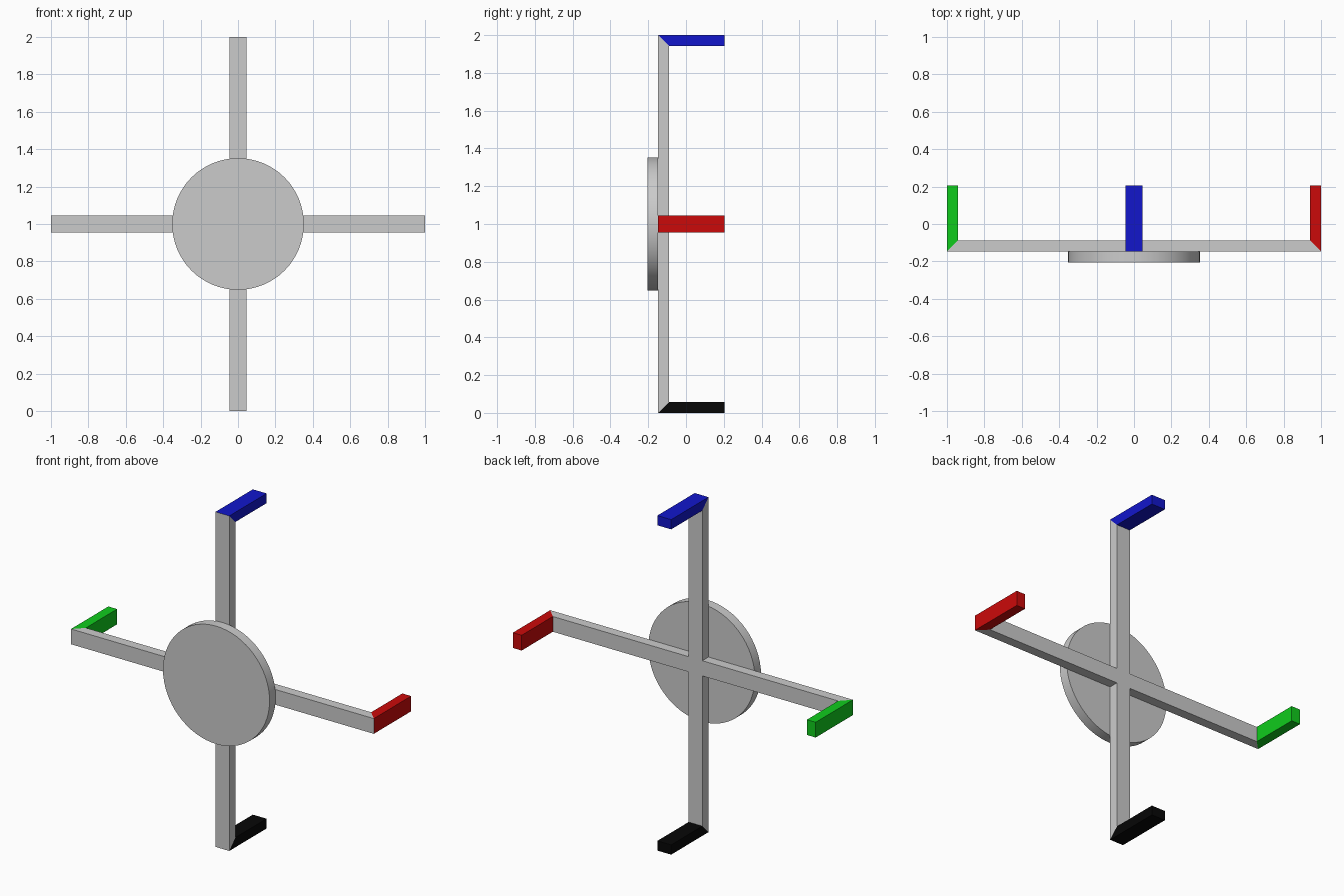
import bpy, bmesh
from math import pi
from mathutils import Matrix, Vector

if "Cube" in bpy.data.objects:
    bpy.data.objects.remove(bpy.data.objects["Cube"])

T = 0.058              # bar thickness
W = 0.0455             # half bar width
Y0, Y1 = -0.147, -0.147 + T   # front and back of the cross
Y_TIP = 0.205          # back end of the prongs
CENTRE = Vector((0, 0, 1))


def prism(name, ring_a, ring_b, color=None):
    """Closed solid between two matching outlines."""
    bm = bmesh.new()
    a = [bm.verts.new(p) for p in ring_a]
    b = [bm.verts.new(p) for p in ring_b]
    bm.faces.new(a)
    bm.faces.new(b)
    n = len(a)
    for i in range(n):
        j = (i + 1) % n
        bm.faces.new((a[i], a[j], b[j], b[i]))
    bmesh.ops.recalc_face_normals(bm, faces=bm.faces[:])
    mesh = bpy.data.meshes.new(name)
    bm.to_mesh(mesh)
    bm.free()
    obj = bpy.data.objects.new(name, mesh)
    bpy.context.collection.objects.link(obj)
    if color:
        mat = bpy.data.materials.new(name + "_paint")
        mat.diffuse_color = (*color, 1)
        mat.use_nodes = True
        mat.node_tree.nodes["Principled BSDF"].inputs["Base Color"].default_value = mat.diffuse_color
        mesh.materials.append(mat)
    return obj


def turned(points, quarter):
    """Rotate points made for the +x arm to another arm."""
    rot = Matrix.Rotation(-quarter * pi / 2, 3, 'Y')
    return [rot @ Vector(p) + CENTRE for p in points]


def cross_outline(reach, y):
    pts = []
    for q in range(4):
        pts += turned([(W, y, -W), (reach, y, -W), (reach, y, W)], q)
    return pts


# Cross bars, shorter at the back so the ends are mitred
prism("cross_bars", cross_outline(1, Y0), cross_outline(1 - T, Y1))

# Four coloured prongs with matching mitres
prongs = [("right_prong", (0.6, 0.003, 0.003)),
          ("top_prong", (0.006, 0.008, 0.6)),
          ("left_prong", (0.005, 0.6, 0.012)),
          ("bottom_prong", (0.002, 0.002, 0.002))]
profile = [(1, Y0), (1, Y_TIP), (1 - T, Y_TIP), (1 - T, Y1)]
for q, (name, color) in enumerate(prongs):
    low = turned([(r, y, -W) for r, y in profile], q)
    high = turned([(r, y, W) for r, y in profile], q)
    prism(name, low, high, color)

# Round hub disc on the front
bpy.ops.mesh.primitive_cylinder_add(vertices=64, radius=0.352, depth=Y0 + 0.205,
                                    location=(0, (Y0 - 0.205) / 2, 1),
                                    rotation=(pi / 2, 0, 0))
bpy.context.object.name = "hub_disc"
bpy.ops.object.shade_smooth_by_angle()
